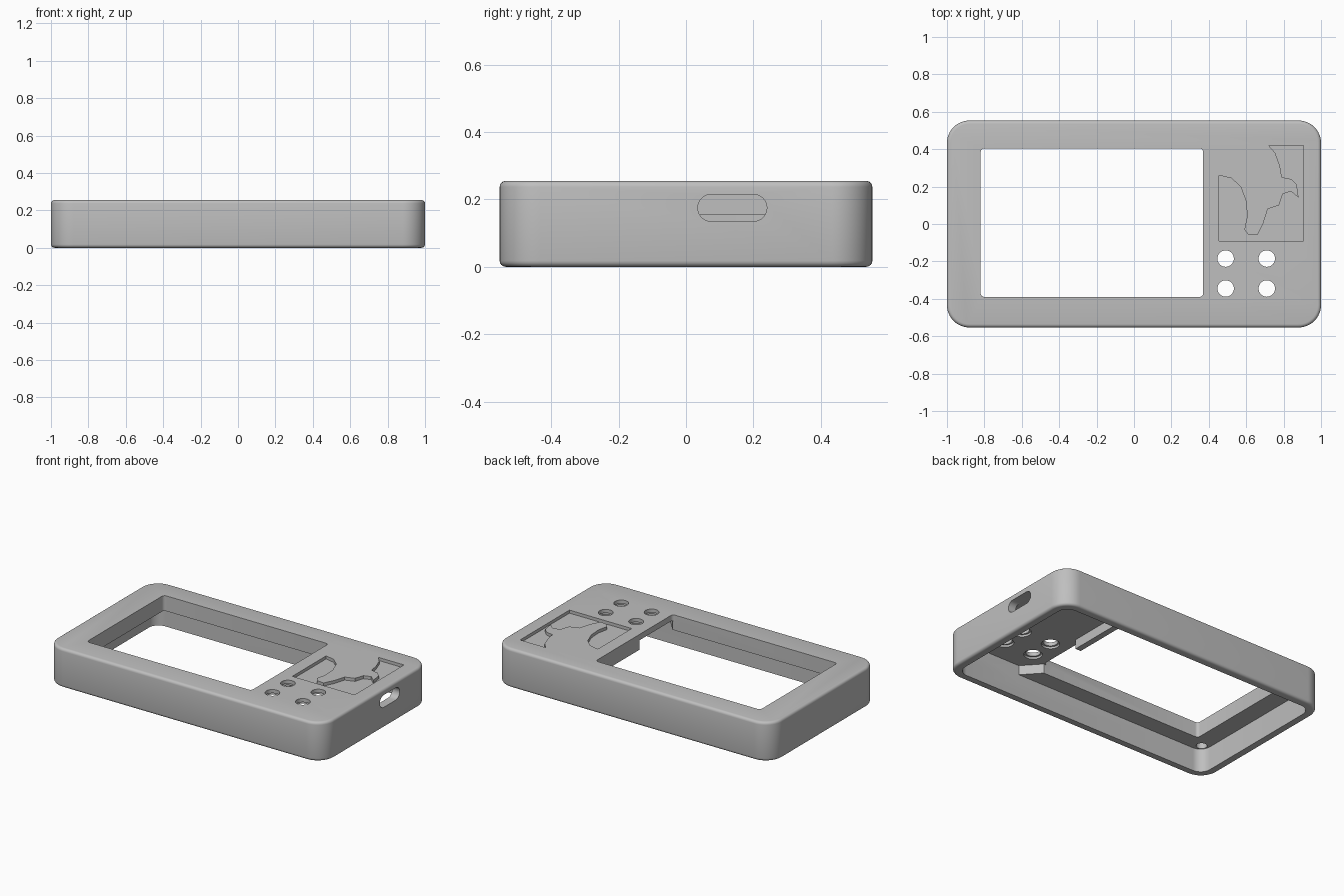
import bpy, bmesh, math
from mathutils import Matrix

if "Cube" in bpy.data.objects:
    bpy.data.objects.remove(bpy.data.objects["Cube"], do_unlink=True)

HEIGHT = 0.255
BLOCK_Z = 0.155     # underside of the thick screen frame
CEILING_Z = 0.217   # underside of the thin plate around the buttons

grey = bpy.data.materials.new("plastic_grey")
grey.use_nodes = True
grey.diffuse_color = (0.52, 0.52, 0.52, 1)
grey.node_tree.nodes["Principled BSDF"].inputs["Base Color"].default_value = (0.52, 0.52, 0.52, 1)


def rounded_rect(x0, x1, y0, y1, r, steps=8):
    """Counter-clockwise outline with round corners."""
    pts = []
    corners = [(x1 - r, y1 - r), (x0 + r, y1 - r), (x0 + r, y0 + r), (x1 - r, y0 + r)]
    for i, (cx, cy) in enumerate(corners):
        for s in range(steps + 1):
            a = math.pi / 2 * (i + s / steps)
            pts.append((cx + r * math.cos(a), cy + r * math.sin(a)))
    return pts


def circle(cx, cy, r, steps=32):
    return [(cx + r * math.cos(math.tau * i / steps), cy + r * math.sin(math.tau * i / steps))
            for i in range(steps)]


def prism(name, outline, z0, z1, bevel=0.0, matrix=None):
    """Extrude an outline between two heights, optionally rounding both rims."""
    bm = bmesh.new()
    face = bm.faces.new([bm.verts.new((x, y, z0)) for x, y in outline])
    top = bmesh.ops.extrude_face_region(bm, geom=[face])["geom"]
    bmesh.ops.translate(bm, vec=(0, 0, z1 - z0),
                        verts=[g for g in top if isinstance(g, bmesh.types.BMVert)])
    bmesh.ops.recalc_face_normals(bm, faces=bm.faces)
    if bevel:
        rims = [e for e in bm.edges if abs(e.verts[0].co.z - e.verts[1].co.z) < 1e-6]
        bmesh.ops.bevel(bm, geom=rims, offset=bevel, segments=4, profile=0.5, affect="EDGES")
    if matrix:
        bm.transform(matrix)
    mesh = bpy.data.meshes.new(name)
    bm.to_mesh(mesh)
    bm.free()
    mesh.materials.append(grey)
    obj = bpy.data.objects.new(name, mesh)
    bpy.context.collection.objects.link(obj)
    return obj


# Outer body with rounded corners and rims
shell = prism("case_shell", rounded_rect(-1, 1, -0.553, 0.553, 0.12, 12), 0, HEIGHT, 0.018)
bpy.context.view_layer.objects.active = shell
shell.select_set(True)


def cut(outline, z0, z1, matrix=None):
    """Subtract a prism from the shell."""
    cutter = prism("cutter", outline, z0, z1, matrix=matrix)
    cutter.hide_render = True
    mod = shell.modifiers.new("cut", "BOOLEAN")
    mod.operation = "DIFFERENCE"
    mod.solver = "EXACT"
    mod.object = cutter
    bpy.ops.object.modifier_apply(modifier=mod.name)
    bpy.data.objects.remove(cutter, do_unlink=True)


# Open underside
cut(rounded_rect(-0.945, 0.945, -0.5, 0.5, 0.07), -0.1, BLOCK_Z)

# Deeper pocket beside the screen, leaving a rib along the rear half
cut([(0.47, -0.5), (0.875, -0.5), (0.945, -0.43), (0.945, 0.43), (0.875, 0.5),
     (0.41, 0.5), (0.41, -0.05), (0.3, -0.05), (0.3, -0.39), (0.37, -0.39)], 0.1, CEILING_Z)

# Screen window
cut(rounded_rect(-0.82, 0.37, -0.39, 0.405, 0.02, 4), -0.1, 0.4)

# Four button holes, widened underneath
for x in (0.49, 0.71):
    for y in (-0.185, -0.345):
        cut(circle(x, y, 0.044), 0.1, 0.4)
        cut(circle(x, y, 0.055), 0.1, CEILING_Z + 0.014)

# Blind pin holes under the left end of the frame
for y in (-0.45, 0.36):
    cut(circle(-0.9, y, 0.033, 20), 0.1, BLOCK_Z + 0.05)

# Cable slot through the side wall: local x, y, z become y, z, x
side = Matrix(((0, 0, 1, 0), (1, 0, 0, 0), (0, 1, 0, 0), (0, 0, 0, 1)))
cut(rounded_rect(0.035, 0.24, 0.135, 0.215, 0.0399), 0.93, 1.1, side)

# Shallow decorative recess with a flowing edge
cut([(0.455, -0.09), (0.905, -0.09), (0.905, 0.42), (0.72, 0.42), (0.755, 0.38),
     (0.78, 0.31), (0.79, 0.25), (0.84, 0.24), (0.87, 0.21), (0.88, 0.14), (0.84, 0.175),
     (0.795, 0.16), (0.775, 0.1), (0.715, 0.08), (0.69, 0), (0.66, -0.06), (0.61, -0.055),
     (0.59, -0.03), (0.605, 0.04), (0.6, 0.12), (0.57, 0.2), (0.52, 0.245), (0.455, 0.26)],
    HEIGHT - 0.02, 0.4)

bpy.ops.object.shade_smooth_by_angle(angle=math.radians(30))
